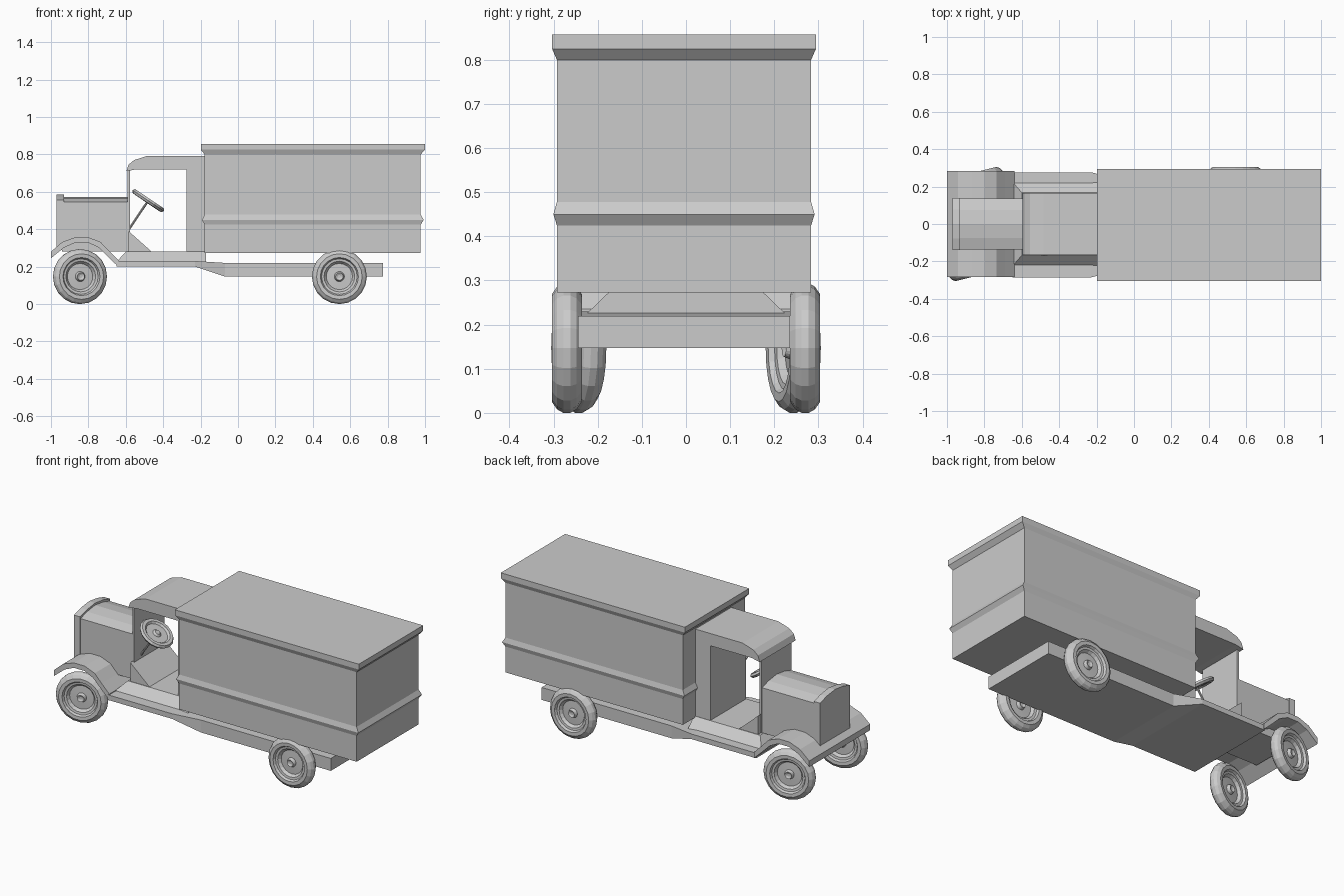
import bpy, bmesh
from math import cos, sin, tau, radians, atan2
from mathutils import Matrix

if "Cube" in bpy.data.objects:
    bpy.data.objects.remove(bpy.data.objects["Cube"])


def loft(name, rings):
    """Skin a list of equal-length point rings and cap both ends."""
    bm = bmesh.new()
    rows = [[bm.verts.new(p) for p in ring] for ring in rings]
    n = len(rows[0])
    for a, b in zip(rows, rows[1:]):
        for i in range(n):
            j = (i + 1) % n
            bm.faces.new((a[i], a[j], b[j], b[i]))
    bm.faces.new(rows[0])
    bm.faces.new(rows[-1])
    bmesh.ops.recalc_face_normals(bm, faces=bm.faces)
    mesh = bpy.data.meshes.new(name)
    bm.to_mesh(mesh)
    bm.free()
    obj = bpy.data.objects.new(name, mesh)
    bpy.context.collection.objects.link(obj)
    return obj


def side_prism(name, pts, half, yc=0.0):
    """Extrude an x-z outline across the width."""
    return loft(name, [[(x, yc + s * half, z) for x, z in pts] for s in (-1, 1)])


def long_prism(name, pts, x0, x1):
    """Extrude a y-z outline along the length."""
    return loft(name, [[(x, y, z) for y, z in pts] for x in (x0, x1)])


def lathe(name, profile, seg):
    """Turn an (radius, height) profile about the local z axis."""
    return loft(name, [[(r * cos(tau * i / seg), r * sin(tau * i / seg), h)
                        for i in range(seg)] for r, h in profile])


# Cargo box: flared roof edge and belt moulding from growing rectangles
yc = -0.0045
rings = []
for z, g in ((.273, 0), (.425, 0), (.45, .008), (.478, 0), (.80, 0),
             (.825, .011), (.857, .011)):
    x0, x1, h = -.178 - g * 1.9, .977 + g * 2, .288 + g
    rings.append([(x0, yc - h, z), (x1, yc - h, z), (x1, yc + h, z), (x0, yc + h, z)])
loft("cargo_box", rings)

# Chassis plate, widening into the running boards
loft("chassis", [[(x, yc - w, z0), (x, yc + w, z0), (x, yc + w, z1), (x, yc - w, z1)]
                 for x, z0, z1, w in ((-.65, .2, .23, .281), (-.23, .2, .23, .281),
                                      (-.07, .147, .22, .24), (.775, .147, .22, .24))])

# Raised cab floor with sloping sides and front
loft("cab_floor", [[(x0, -h, z), (-.17, -h, z), (-.17, h, z), (x0, h, z)]
                   for z, h, x0 in ((.225, .225, -.65), (.28, .168, -.6))])

# Front fender sheet reaching across both wheels
arch = [(-1, .28), (-.94, .332), (-.87, .357), (-.80, .357), (-.735, .332),
        (-.69, .285), (-.64, .235), (-.64, .2), (-.705, .262), (-.745, .302),
        (-.80, .328), (-.87, .328), (-.93, .302), (-1, .245)]
side_prism("front_fender", arch, .283)

# Engine hood and raised radiator shell
hood = [(-.135, .28), (-.135, .545), (-.075, .563), (0, .573),
        (.075, .563), (.135, .545), (.135, .28)]
long_prism("hood", hood, -.94, -.585)
long_prism("radiator", [(y * 1.03, z + (.012 if z > .3 else .01)) for y, z in hood],
           -.97, -.93)

# Firewall, windshield and toe board
side_prism("windshield", [(-.59, .28), (-.578, .28), (-.578, .73), (-.59, .73)], .14)
side_prism("toe_board", [(-.585, .27), (-.45, .27), (-.585, .39)], .165)

# Cab roof with curved visor, and the closed cab back
side_prism("cab_roof", [(-.597, .71), (-.585, .745), (-.555, .77), (-.485, .792),
                        (-.17, .792), (-.17, .72), (-.545, .72)], .167)
side_prism("cab_back", [(-.275, .27), (-.17, .27), (-.17, .73), (-.275, .73)], .167)

# Steering wheel and column, tilted about the y axis
tilt = atan2(.56, .83)
pose = Matrix.Translation((-.48, -.07, .553)) @ Matrix.Rotation(tilt, 4, 'Y')
steer = lathe("steering_wheel", [(.02, -.01), (.065, -.006), (.075, -.014), (.093, -.012),
                                 (.101, 0), (.093, .012), (.075, .012), (.065, .002),
                                 (.025, .002), (.015, .012)], 16)
column = lathe("steering_column", [(.006, -.21), (.006, 0)], 8)
steer.matrix_world = pose
column.matrix_world = pose

# Wheels: symmetric tyre profile with dished disc and hub; front pair is steered
half = [(.008, .016), (.02, .022), (.027, .004), (.07, .002), (.082, .018), (.095, .02),
        (.102, .033), (.122, .034), (.139, .022), (.147, .008)]
profile = half + [(r, -h) for r, h in reversed(half)]
for end, x, y, turn in (("front", -.845, .243, 14), ("rear", .542, .27, 0)):
    for side, s in (("right", -1), ("left", 1)):
        wheel = lathe(f"{end}_{side}_wheel", profile, 20)
        wheel.matrix_world = (Matrix.Translation((x, s * y, .147))
                              @ Matrix.Rotation(radians(turn), 4, 'Z')
                              @ Matrix.Rotation(radians(90), 4, 'X'))
